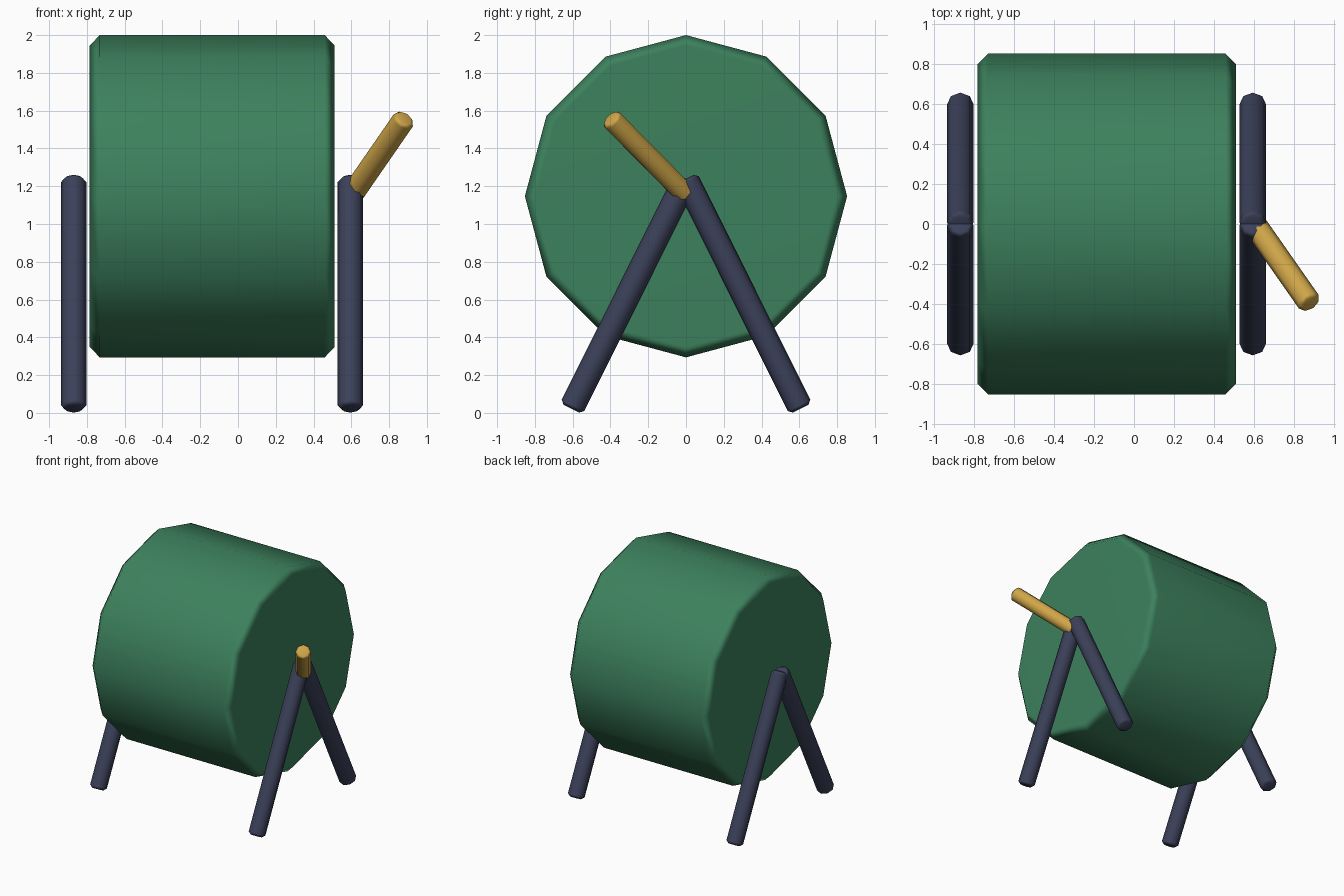
import bpy
import math
from mathutils import Vector

if "Cube" in bpy.data.objects:
    bpy.data.objects.remove(bpy.data.objects["Cube"])


def material(name, rgb):
    m = bpy.data.materials.new(name)
    m.diffuse_color = (*rgb, 1.0)
    m.use_nodes = True
    m.node_tree.nodes["Principled BSDF"].inputs["Base Color"].default_value = m.diffuse_color
    return m


GREEN = material("drum green", (0.046, 0.22, 0.11))
NAVY = material("leg navy", (0.044, 0.052, 0.1))
GOLD = material("handle gold", (0.63, 0.38, 0.065))


def rod(name, start, end, radius, sides, bevel, mat):
    """Chamfered cylinder running between two points."""
    a, b = Vector(start), Vector(end)
    axis = b - a
    bpy.ops.mesh.primitive_cylinder_add(
        vertices=sides, radius=radius, depth=axis.length, location=(a + b) / 2)
    ob = bpy.context.object
    ob.name = name
    ob.rotation_euler = axis.to_track_quat('Z', 'Y').to_euler()
    ob.data.materials.append(mat)
    bpy.ops.object.shade_smooth_by_angle(angle=math.radians(50))
    # chamfer only the end rims, then keep the flat caps evenly shaded
    bev = ob.modifiers.new("rim chamfer", 'BEVEL')
    bev.width = bevel
    bev.segments = 1
    bev.limit_method = 'ANGLE'
    bev.angle_limit = math.radians(60)
    ob.modifiers.new("even caps", 'WEIGHTED_NORMAL')
    return ob


# Twelve-sided drum lying along x
rod("drum", (-0.785, 0, 1.147), (0.512, 0, 1.147), 0.853, 12, 0.053, GREEN)

# Two A-shaped stands
for side, x in (("left", -0.87), ("right", 0.595)):
    for place, s in (("front", -1), ("back", 1)):
        rod(f"{side}_{place}_leg", (x, s * 0.607, 0.022), (x, 0, 1.24),
            0.067, 8, 0.02, NAVY)

# Crank handle leaning out from the right stand
rod("crank_handle", (0.603, 0, 1.155), (0.883, -0.4, 1.56),
    0.06, 8, 0.018, GOLD)
